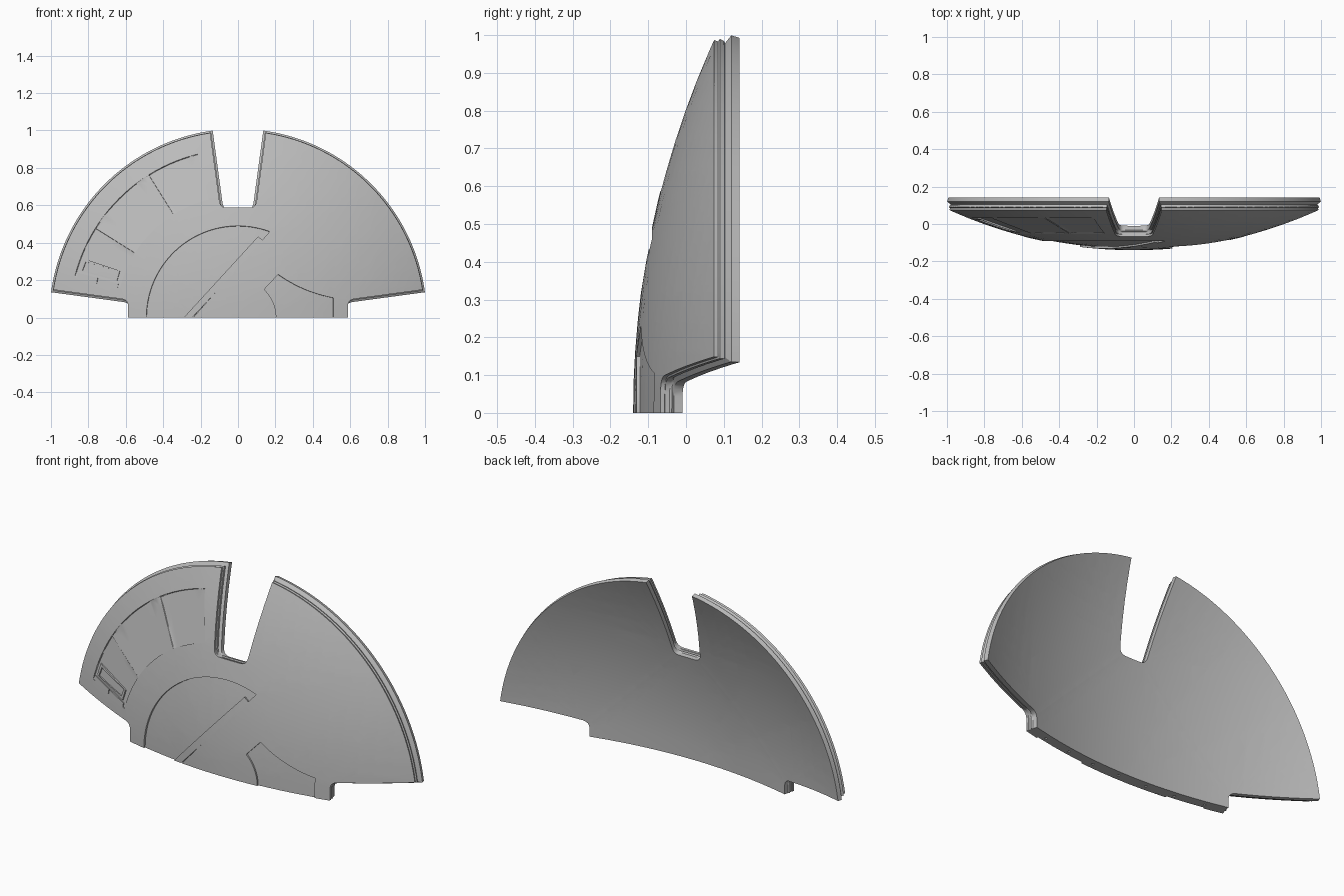
import bpy, bmesh, math
from mathutils import Vector

cube = bpy.data.objects.get("Cube")
if cube:
    bpy.data.objects.remove(cube)

R = 2.43            # outer sphere radius
CENTRE_Y = R - 0.14
FLOOR = R - 0.0105  # faceted panel floor

grey = bpy.data.materials.new("armour grey")
grey.use_nodes = True
colour = (0.5, 0.5, 0.5, 1)
grey.diffuse_color = colour
grey.node_tree.nodes["Principled BSDF"].inputs["Base Color"].default_value = colour


def polar(r, deg):
    a = math.radians(deg)
    return (r * math.cos(a), r * math.sin(a))


def arc(r, a0, a1, n=24):
    return [polar(r, a0 + (a1 - a0) * i / n) for i in range(n + 1)]


def sector(r0, r1, a0, a1):
    return arc(r1, a0, a1) + arc(r0, a1, a0)


def bezier(a, b, c, n=6):
    a, b, c = Vector(a), Vector(b), Vector(c)
    return [tuple(a.lerp(b, i / n).lerp(b.lerp(c, i / n), i / n)) for i in range(n + 1)]


# Parts are made flat, with y holding the sphere radius, then bent to the dish
def stack(name, loops):
    """Join outlines [(radius, points)] into one closed solid."""
    bm = bmesh.new()
    rings = [[bm.verts.new((x, rad, z)) for x, z in pts] for rad, pts in loops]
    for a, b in zip(rings, rings[1:]):
        for i in range(len(a)):
            j = (i + 1) % len(a)
            bm.faces.new((a[i], a[j], b[j], b[i]))
    bm.faces.new(rings[0])
    bm.faces.new(rings[-1])
    bmesh.ops.recalc_face_normals(bm, faces=bm.faces)
    mesh = bpy.data.meshes.new(name)
    bm.to_mesh(mesh)
    bm.free()
    obj = bpy.data.objects.new(name, mesh)
    bpy.context.collection.objects.link(obj)
    mesh.materials.append(grey)
    return obj


def prism(name, pts, r0, r1):
    """Solid whose walls run towards the centre of the sphere."""
    return stack(name, [(r, [(x * r / R, z * r / R) for x, z in pts]) for r in (r0, r1)])


def carve(obj, cutter):
    cutter.hide_render = True
    mod = obj.modifiers.new("cut", "BOOLEAN")
    mod.operation, mod.solver, mod.object = "DIFFERENCE", "EXACT", cutter
    bpy.context.view_layer.objects.active = obj
    bpy.ops.object.modifier_apply(modifier=mod.name)
    bpy.data.objects.remove(cutter)


def facet_y(x, z):
    """Flat floor of the long panel, three tangent facets."""
    deg = math.degrees(math.atan2(z, x))
    mid = 114 if deg < 122 else 135 if deg < 148 else 156
    cx, cz = polar(0.775, mid)
    depth = math.sqrt(R * R - cx * cx - cz * cz)
    return CENTRE_Y - depth + (cx * (x - cx) + cz * (z - cz)) / depth + 0.01


def bend(obj):
    bm = bmesh.new()
    bm.from_mesh(obj.data)
    bmesh.ops.triangulate(bm, faces=bm.faces)
    planes = [(Vector((i * 0.08 - 0.96, 0, 0)), Vector((1, 0, 0))) for i in range(25)]
    planes += [(Vector((0, 0, i * 0.08)), Vector((0, 0, 1))) for i in range(1, 13)]
    for seam in (122, 148):
        x, z = polar(1, seam)
        planes.append((Vector(), Vector((-z, 0, x))))
    for co, no in planes:
        bmesh.ops.bisect_plane(bm, geom=bm.verts[:] + bm.edges[:] + bm.faces[:],
                               dist=1e-5, plane_co=co, plane_no=no)
    for v in bm.verts:
        x, rad, z = v.co
        if abs(rad - FLOOR) < 1e-5 and x < 0 and 0.64 < math.hypot(x, z) < 0.91:
            v.co.y = facet_y(x, z)
        else:
            v.co.y = CENTRE_Y - math.sqrt(rad * rad - x * x - z * z)
    bmesh.ops.recalc_face_normals(bm, faces=bm.faces)
    bm.to_mesh(obj.data)
    bm.free()
    bpy.ops.object.select_all(action="DESELECT")
    obj.select_set(True)
    bpy.context.view_layer.objects.active = obj
    bpy.ops.object.shade_smooth_by_angle(angle=math.radians(30))


def outline(rim, off, notch):
    """Half disc with a notch at the top and a half notch at each side."""
    d = Vector(polar(1, 7.7))
    n = Vector((-d.y, d.x))
    t = (notch - n.x * off) / d.x
    corner = d * t + n * off
    tip = d * math.sqrt(rim * rim - off * off) + n * off
    limb = [(notch, 0)] + bezier(corner - Vector((0, 0.035)), corner, corner + d * 0.035)
    a = math.degrees(math.atan2(tip.y, tip.x))
    quarter = limb + arc(rim, a, 90 - a, 48) + [(z, x) for x, z in reversed(limb)]
    return quarter + [(-x, z) for x, z in reversed(quarter[:-1])]


# Shell with stepped rim: sphere radius, rim radius, side inset, notch radius
steps = [(R, 0.998, 0.015, 0.587), (2.4187, 0.994, 0.015, 0.585),
         (2.417, 1.000, 0.010, 0.582), (2.405, 0.995, 0.010, 0.580),
         (2.400, 0.990, 0.014, 0.584), (2.393, 1.0085, 0, 0.577),
         (2.370, 1.0015, 0, 0.573)]
shell = stack("dish_shell", [(s[0], outline(*s[1:])) for s in steps])

# Recessed panels
carve(shell, prism("long_panel_cut", sector(0.65, 0.90, 104, 166), FLOOR, R + 0.1))
chord = [(-0.24, 0), (-0.28, -0.05), (-0.49, -0.05)]
carve(shell, prism("round_panel_cut", arc(0.49, 180, 69.7, 48) + chord, R - 0.009, R + 0.1))
wing = arc(0.205, 0, 47, 12) + bezier((0.215, 0.23), (0.35, 0.135), (0.51, 0.105), 12)
wing += [(0.51, -0.05), (0.205, -0.05)]
carve(shell, prism("wing_panel_cut", wing, R - 0.009, R + 0.1))

# Peg holes in the lower edge
for k in range(-3, 4):
    x, s = k * 0.16, 0.006
    hole = [(x - s, -0.02), (x + s, -0.02), (x + s, 0.02), (x - s, 0.02)]
    carve(shell, prism("peg_hole_cut", hole, 2.394, 2.394 + 2 * s))
bend(shell)

# Diagonal bar beside the round panel
bar = [(-0.29, 0), (-0.245, 0), (0.136, 0.410), (0.107, 0.433)]
bend(prism("diagonal_bar", bar, R - 0.015, R))

# Hatch frame and two end strips in the long panel
hatch = [(-0.825, 0.315), (-0.632, 0.25), (-0.648, 0.195), (-0.845, 0.25)]
frame = prism("hatch_frame", hatch, R - 0.02, R)
mid = [sum(c) / 4 for c in zip(*hatch)]
inner = [(mid[0] + (x - mid[0]) * 0.88, mid[1] + (z - mid[1]) * 0.72) for x, z in hatch]
carve(frame, prism("hatch_cut", inner, R - 0.006, R + 0.1))
bend(frame)
strip = [Vector(p) for p in ((-0.857, 0.240), (-0.640, 0.182), (-0.645, 0.152), (-0.862, 0.208))]
for name, a, b in (("outer_strip", 0, 0.49), ("inner_strip", 0.51, 1)):
    pts = [strip[0].lerp(strip[1], a), strip[0].lerp(strip[1], b),
           strip[3].lerp(strip[2], b), strip[3].lerp(strip[2], a)]
    bend(prism(name, [tuple(p) for p in pts], R - 0.02, R))
